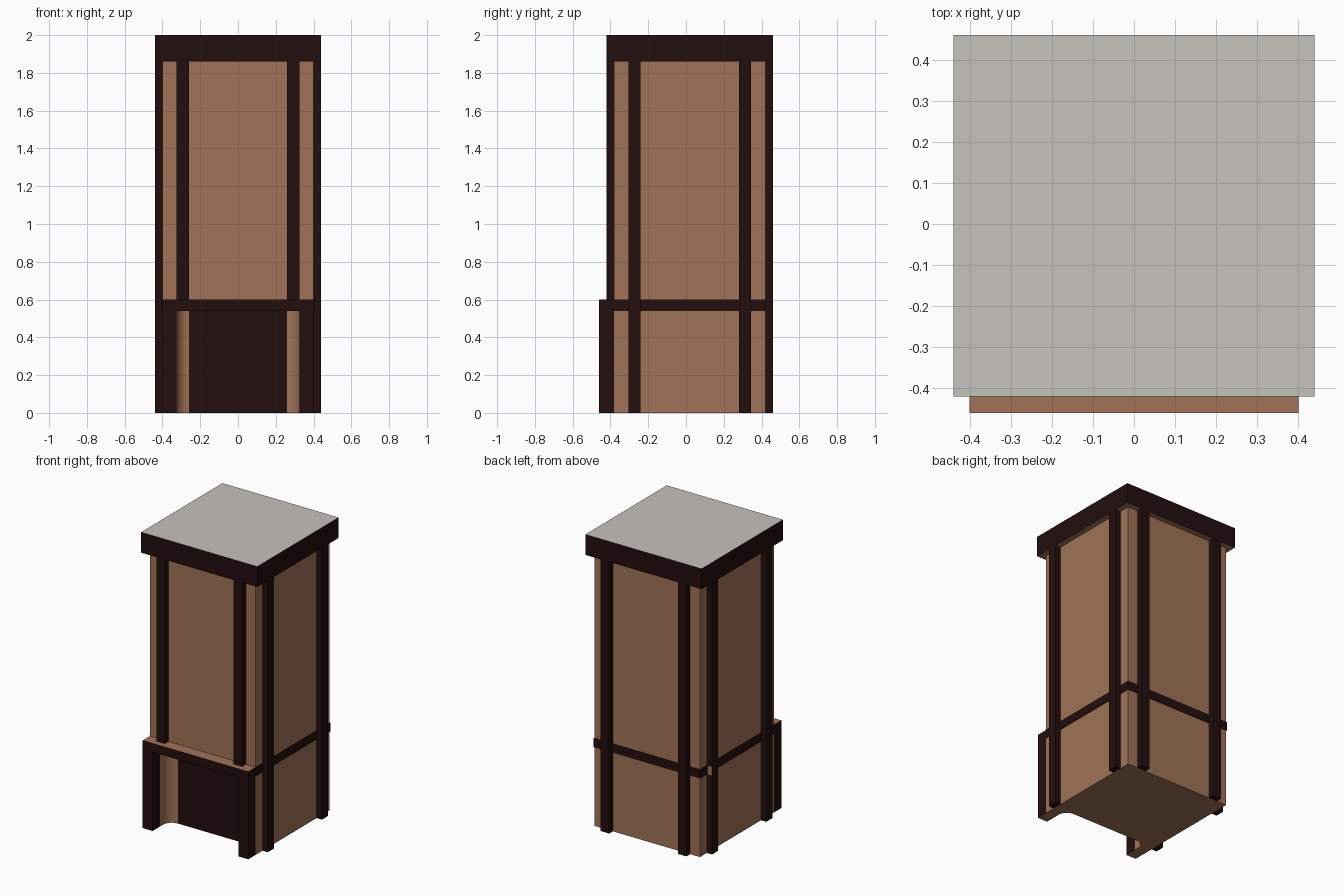
import bpy, bmesh, math

if "Cube" in bpy.data.objects:
    bpy.data.objects.remove(bpy.data.objects["Cube"])

def mat(name, rgb):
    m = bpy.data.materials.new(name)
    m.diffuse_color = (*rgb, 1)
    m.use_nodes = True
    m.node_tree.nodes["Principled BSDF"].inputs["Base Color"].default_value = m.diffuse_color
    return m

TAN = mat("tan_wood", (0.356, 0.171, 0.095))
DARK = mat("dark_trim", (0.017, 0.0045, 0.0045))
GREY = mat("pale_grey_top", (0.565, 0.546, 0.515))

def prism(name, outline, z0, z1, mats, rule=None):
    """Extrude an xy outline from z0 to z1; rule picks the material per face."""
    bm = bmesh.new()
    face = bm.faces.new([bm.verts.new((x, y, z0)) for x, y in outline])
    top = bmesh.ops.extrude_face_region(bm, geom=[face])["geom"]
    for v in top:
        if isinstance(v, bmesh.types.BMVert):
            v.co.z = z1
    bmesh.ops.recalc_face_normals(bm, faces=bm.faces)
    bm.normal_update()
    if rule:
        for f in bm.faces:
            f.material_index = rule(f)
    me = bpy.data.meshes.new(name)
    bm.to_mesh(me)
    bm.free()
    for m in mats:
        me.materials.append(m)
    ob = bpy.data.objects.new(name, me)
    bpy.context.collection.objects.link(ob)
    return ob

def box(name, x0, x1, y0, y1, z0, z1, mats, rule=None):
    return prism(name, [(x0, y0), (x1, y0), (x1, y1), (x0, y1)], z0, z1, mats, rule)

W, YF, YB = 0.40, -0.38, 0.42      # body half width, front and back
P0, P1, T = 0.26, 0.325, 0.04      # post inner/outer offset, thickness
CY = 0.02                          # body centre in y
B0, B1, CAP = 0.54, 0.60, 1.86     # band and cap heights

# Lower body with a front recess that has rounded inner corners
R, YP = P1 - P0, -0.28
half = [(W, YB), (W, YF), (W, -0.46), (P1, -0.46), (P1, YF)]
for i in range(9):
    a = i / 8 * math.pi / 2
    half.append((P0 + R * math.cos(a), YP - R + R * math.sin(a)))
outline = half + [(-x, y) for x, y in reversed(half)]

def base_rule(f):
    c, n = f.calc_center_median(), f.normal
    if abs(n.z) > 0.5:
        return 0
    panel = n.y < -0.99 and abs(c.x) < 0.01
    return 1 if panel or c.y < YF - 0.01 else 0

base = prism("lower_body", outline, 0, B0, [TAN, DARK], base_rule)
for p in base.data.polygons:
    c = p.center
    p.use_smooth = abs(p.normal.z) < 0.5 and P0 < abs(c.x) < P1 and c.y > YF
bpy.context.view_layer.objects.active = base
base.select_set(True)
bpy.ops.object.shade_smooth_by_angle(angle=math.radians(30))

# Upper body and front ledge
box("upper_body", -W, W, YF, YB, B0, CAP, [TAN])
box("front_ledge", -W, W, -0.46, YF, B0, B1, [TAN, DARK],
    lambda f: 0 if abs(f.normal.z) > 0.5 else 1)

# Cap with dark rim and pale top
box("cap", -W - T, W + T, YF - T, YB + T, CAP, 2.0, [TAN, DARK, GREY],
    lambda f: 2 if f.normal.z > 0.5 else 0 if f.normal.z < -0.5 else 1)

# Vertical posts, two on every side
for s, side in ((-1, "left"), (1, "right")):
    xa, xb = sorted((s * P0, s * P1))
    box(f"front_post_{side}", xa, xb, YF - T, YF, B1, CAP, [DARK])
    box(f"back_post_{side}", xa, xb, YB, YB + T, 0, CAP, [DARK])
    wa, wb = sorted((s * W, s * (W + T)))
    for t, end in ((-1, "front"), (1, "rear")):
        ya, yb = sorted((CY + t * P0, CY + t * P1))
        box(f"{side}_post_{end}", wa, wb, ya, yb, 0, CAP, [DARK])
    # Thin horizontal band on the side
    ba, bb = sorted((s * W, s * (W + 0.004)))
    box(f"{side}_band", ba, bb, YF, YB + 0.004, B0, B1, [DARK])
box("back_band", -W, W, YB, YB + 0.004, B0, B1, [DARK])

# Small bare wood patch on the left rear post
box("post_patch", -W - T, -W - 0.004, CY + P1, CY + P1 + 0.002, B0, B1, [TAN])
